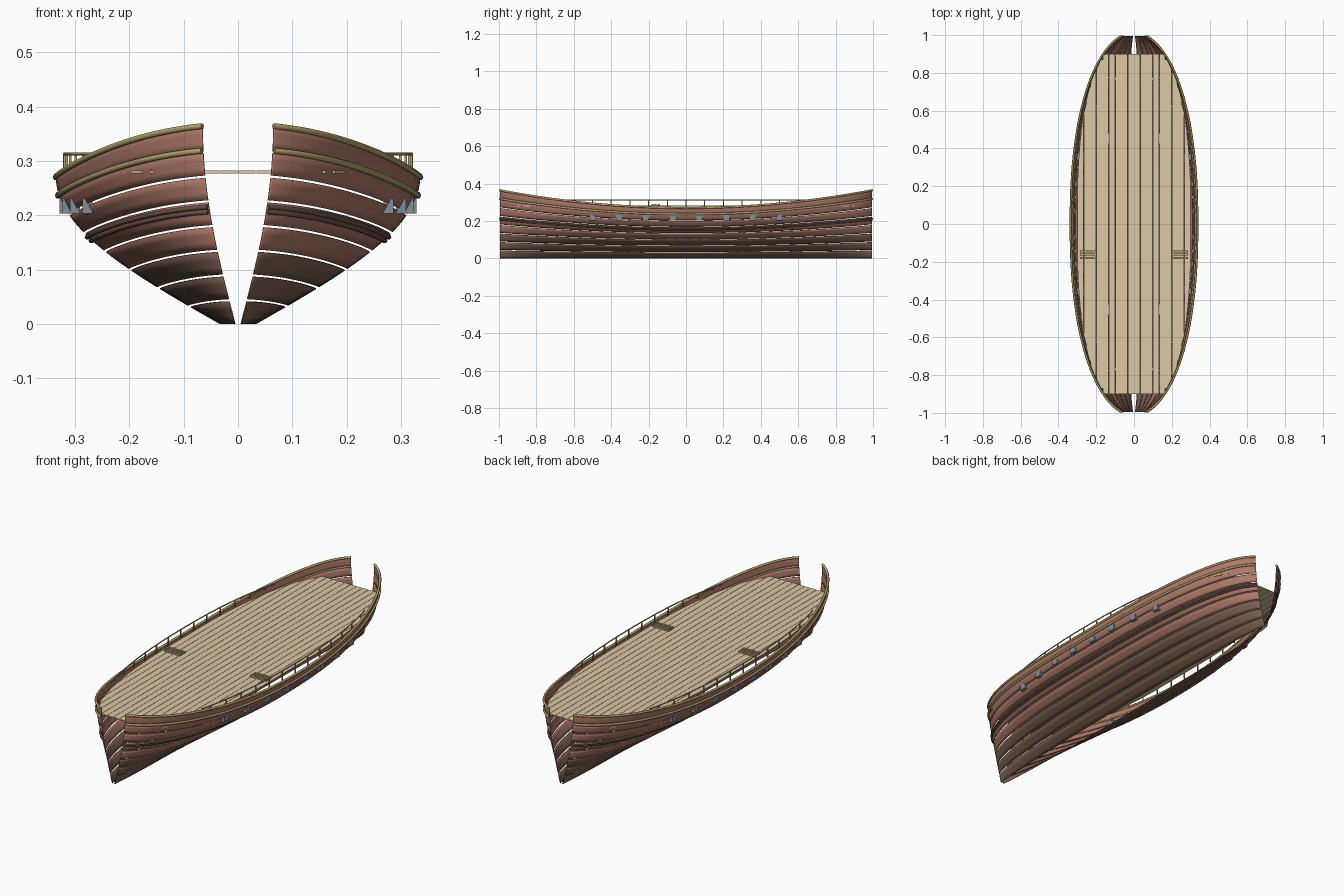
import bpy, bmesh, math

if "Cube" in bpy.data.objects:
    bpy.data.objects.remove(bpy.data.objects["Cube"])

def material(name, rgb):
    m = bpy.data.materials.new(name)
    m.diffuse_color = (*rgb, 1)
    m.use_nodes = True
    m.node_tree.nodes["Principled BSDF"].inputs["Base Color"].default_value = m.diffuse_color
    return m

RED = material("red_wood", (0.42, 0.19, 0.14))
DARK = material("dark_wood", (0.20, 0.115, 0.08))
WALE = material("wale_wood", (0.17, 0.09, 0.07))
GOLD = material("gilded_trim", (0.46, 0.36, 0.15))
TAN = material("deck_wood", (0.72, 0.58, 0.38))
OLIVE = material("slat_wood", (0.42, 0.34, 0.18))
STEEL = material("port_grey", (0.22, 0.27, 0.33))

# Hull shape: half-beam, sheer height, and the surface point at height share t
def beam(y):
    return 0.335 * math.sqrt(1 - 0.973 * abs(y) ** 2.3)

def sheer(y):
    return 0.27 + 0.095 * y * y

def hull(y, t, out=0.0):
    return (beam(y) * (0.1 + 0.9 * math.sin(math.pi / 2 * t)) + out, y, sheer(y) * t)

# Stations are packed closer together toward the ends
YS = [math.sin(math.pi / 2 * (i / 24 - 1)) * 0.995 for i in range(49)]

def finish(bm, name, mat):
    me = bpy.data.meshes.new(name)
    bmesh.ops.recalc_face_normals(bm, faces=bm.faces)
    bm.to_mesh(me)
    bm.free()
    me.materials.append(mat)
    ob = bpy.data.objects.new(name, me)
    bpy.context.collection.objects.link(ob)
    return ob

def mirror(ob):
    ob.modifiers.new("mirror", 'MIRROR').use_clip = False

def grid(rows, name, mat):
    bm = bmesh.new()
    vs = [[bm.verts.new(p) for p in r] for r in rows]
    for a, b in zip(vs, vs[1:]):
        for i in range(len(a) - 1):
            bm.faces.new((a[i], a[i + 1], b[i + 1], b[i]))
    return finish(bm, name, mat)

def tube(pts, r, name, mat):
    cu = bpy.data.curves.new(name, 'CURVE')
    cu.dimensions = '3D'
    cu.bevel_depth = r
    cu.bevel_resolution = 1
    cu.use_fill_caps = True
    sp = cu.splines.new('POLY')
    sp.points.add(len(pts) - 1)
    for p, co in zip(sp.points, pts):
        p.co = (*co, 1)
    cu.materials.append(mat)
    ob = bpy.data.objects.new(name, cu)
    bpy.context.collection.objects.link(ob)
    mirror(ob)

def boxes(items, name, mat, mirrored=True):
    bm = bmesh.new()
    for c, s in items:
        vs = bmesh.ops.create_cube(bm, size=1)["verts"]
        bmesh.ops.scale(bm, vec=s, verts=vs)
        bmesh.ops.translate(bm, vec=c, verts=vs)
    ob = finish(bm, name, mat)
    if mirrored:
        mirror(ob)

# Eight hull strakes per side with open seams between them
for k in range(8):
    top = k + (1 if k == 7 else 0.91)
    ts = [(k + (top - k) * j / 3) / 8 for j in range(4)]
    ob = grid([[hull(y, t) for t in ts] for y in YS], f"hull_strake_{k + 1}", DARK if k < 3 else RED)
    for p in ob.data.polygons:
        p.use_smooth = True
    so = ob.modifiers.new("thickness", 'SOLIDIFY')
    so.thickness = 0.002
    so.offset = -1
    mirror(ob)

# Gilded rails and dark double wale following the sheer
tube([hull(y, 1.0) for y in YS], 0.006, "top_rail", GOLD)
tube([hull(y, 0.875, 0.002) for y in YS], 0.006, "lower_rail", GOLD)
for n, t in (("upper", 0.592), ("lower", 0.567)):
    tube([hull(y, t, 0.002) for y in YS], 0.005, f"{n}_wale", WALE)

# Deck planks clipped to the hull outline
def deck_edge(y):
    return beam(y) * (0.9 + 0.11 * y * y)

PITCH = 0.0333
DY = [-0.9 + 1.8 * i / 60 for i in range(61)]
for k in range(10):
    x0, x1 = k * PITCH + 0.0008, (k + 1) * PITCH - 0.0008
    rows = [((x0, y, 0.282), (min(x1, deck_edge(y)), y, 0.282))
            for y in DY if deck_edge(y) > x0 + 0.001]
    if len(rows) > 1:
        ob = grid(rows, f"deck_plank_{k + 1}", TAN)
        so = ob.modifiers.new("thickness", 'SOLIDIFY')
        so.thickness = 0.005
        so.offset = -1
        mirror(ob)

# Gun ports along each side
ports = []
for i in range(8):
    y = -0.5 + i / 7
    ports.append((hull(y, 0.217 / sheer(y), -0.001), (0.018, 0.034, 0.028)))
boxes(ports, "gun_ports", STEEL)

# Railing amidships: level handrail on slim posts
RY = [-0.65 + 1.3 * i / 26 for i in range(27)]
tube([(beam(y) - 0.016, y, 0.313) for y in RY], 0.003, "handrail", GOLD)
posts = []
for i in range(13):
    y = -0.6 + 0.1 * i
    z0 = sheer(y) - 0.005
    posts.append(((beam(y) - 0.016, y, (z0 + 0.313) / 2), (0.005, 0.005, 0.313 - z0)))
boxes(posts, "railing_posts", GOLD)

# Slatted gratings on the deck
boxes([((0.24, -0.162 + d, 0.286), (0.09, 0.011, 0.008)) for d in (-0.017, 0, 0.017)]
      + [((x, -0.162, 0.284), (0.006, 0.045, 0.004)) for x in (0.205, 0.275)],
      "deck_grating", OLIVE)
